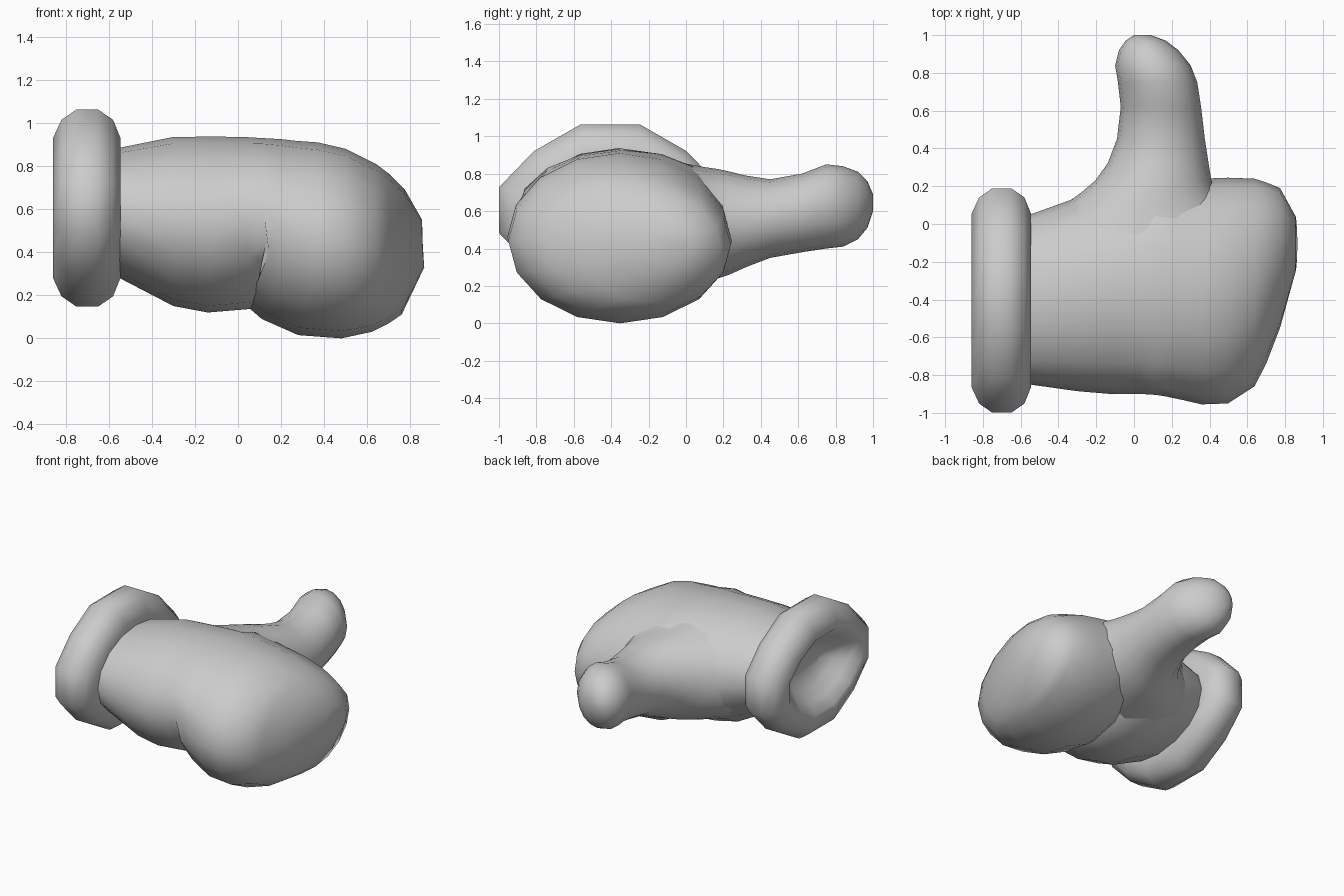
import bpy, bmesh, math
from mathutils import Vector

cube = bpy.data.objects.get("Cube")
if cube:
    bpy.data.objects.remove(cube, do_unlink=True)

grey = bpy.data.materials.new("light_grey")
grey.use_nodes = True
colour = (0.6, 0.6, 0.6, 1)
grey.diffuse_color = colour
grey.node_tree.nodes["Principled BSDF"].inputs["Base Color"].default_value = colour


def ellipse(centre, a, b, sides, turn=0.0, pull=0.0):
    """Ring spanned by the half axes a and b; pull draws in its diagonals."""
    ring = []
    for i in range(sides):
        t = 2 * math.pi * (i + turn) / sides
        size = 1 + pull * (math.cos(4 * t) - .5)
        ring.append(centre + size * (a * math.cos(t) + b * math.sin(t)))
    return ring


def loft(name, rings):
    """Skin a row of rings, close both ends and shade smooth."""
    bm = bmesh.new()
    loops = [[bm.verts.new(p) for p in ring] for ring in rings]
    n = len(loops[0])
    for low, high in zip(loops, loops[1:]):
        for i in range(n):
            j = (i + 1) % n
            bm.faces.new((low[i], low[j], high[j], high[i]))
    bm.faces.new(loops[0][::-1])
    bm.faces.new(loops[-1])
    bmesh.ops.recalc_face_normals(bm, faces=bm.faces)
    mesh = bpy.data.meshes.new(name)
    bm.to_mesh(mesh)
    bm.free()
    mesh.materials.append(grey)
    obj = bpy.data.objects.new(name, mesh)
    bpy.context.collection.objects.link(obj)
    bpy.ops.object.select_all(action="DESELECT")
    obj.select_set(True)
    bpy.context.view_layer.objects.active = obj
    bpy.ops.object.shade_smooth_by_angle(angle=math.radians(75))


# Palm and curled fingers: top x, top z, bottom x, bottom z, front y, back y
# The bottom doubles back at the fold between palm and fingertips
palm_sections = [
    (-.62, .87, -.62, .30, -.84, .02),
    (-.55, .885, -.55, .28, -.85, .05),
    (-.30, .935, -.30, .15, -.885, .14),
    (-.12, .937, -.14, .12, -.90, .18),
    (.03, .935, .10, .14, -.90, .21),
    (.11, .93, .18, .25, -.905, .22),
    (.20, .925, .03, .16, -.915, .23),
    (.27, .917, .11, .09, -.93, .235),
    (.37, .91, .28, .015, -.955, .24),
    (.50, .88, .48, 0, -.95, .245),
    (.64, .81, .62, .03, -.86, .24),
    (.70, .765, .70, .07, -.74, .22),
    (.775, .69, .76, .11, -.55, .19),
    (.855, .55, .865, .33, -.25, .04),
]
rings = []
for xt, zt, xb, zb, y0, y1 in palm_sections:
    mid = Vector((xt, (y0 + y1) / 2, (zt + zb) / 2))
    half = (zt - zb) / 2
    ring = ellipse(mid, Vector((0, (y1 - y0) / 2, 0)), Vector((0, 0, half)), 16)
    for p in ring:
        p.x += (xb - xt) * ((zt - p.z) / (2 * half)) ** 3
    rings.append(ring)
loft("palm_and_fingers", rings)

# Thumb, flaring into the palm: y, left x, right x, bottom z, top z
thumb_sections = [
    (-.12, -.60, .62, .19, .882),
    (.02, -.47, .53, .21, .85),
    (.10, -.37, .47, .225, .835),
    (.17, -.275, .43, .24, .825),
    (.23, -.205, .41, .26, .812),
    (.32, -.14, .395, .30, .79),
    (.45, -.09, .375, .35, .77),
    (.62, -.07, .355, .38, .80),
    (.75, -.085, .335, .40, .85),
    (.84, -.10, .30, .41, .84),
    (.92, -.08, .235, .45, .81),
    (.97, -.045, .17, .51, .76),
    (1.0, .0, .09, .60, .69),
]
rings = []
for y, x0, x1, z0, z1 in thumb_sections:
    mid = Vector(((x0 + x1) / 2, y, (z0 + z1) / 2))
    rings.append(ellipse(mid, Vector(((x1 - x0) / 2, 0, 0)), Vector((0, 0, (z1 - z0) / 2)), 16))
loft("thumb", rings)

# Rolled cuff with a hollow dish: x, inset from the outer edge
cuff_profile = [
    (-.55, .32), (-.545, .14), (-.58, .05), (-.65, 0), (-.75, 0), (-.82, .05),
    (-.86, .14), (-.85, .19), (-.79, .25), (-.72, .32), (-.67, .41),
]
rings = []
for x, inset in cuff_profile:
    wide, tall = Vector((0, .615 - inset, 0)), Vector((0, 0, .474 - inset))
    rings.append(ellipse(Vector((x, -.405, .605)), wide, tall, 12, 0.5, 0.04))
loft("cuff", rings)
